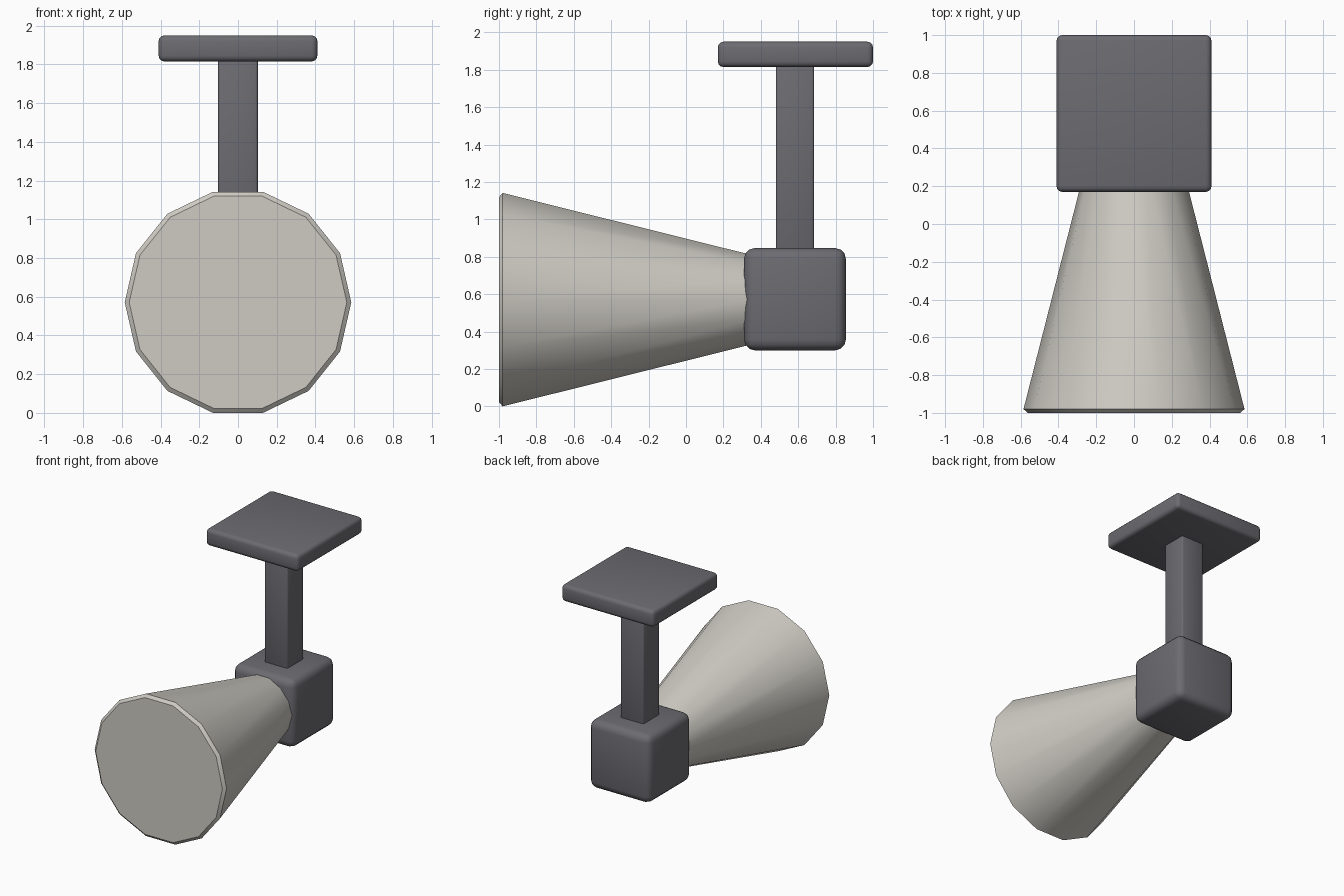
import bpy, bmesh, math
from mathutils import Vector

cube = bpy.data.objects.get("Cube")
if cube:
    bpy.data.objects.remove(cube, do_unlink=True)


def material(name, rgb):
    mat = bpy.data.materials.new(name)
    mat.use_nodes = True
    mat.diffuse_color = (*rgb, 1)
    mat.node_tree.nodes["Principled BSDF"].inputs["Base Color"].default_value = (*rgb, 1)
    return mat


dark_grey = material("dark grey", (0.15, 0.147, 0.165))
cream = material("warm off-white", (0.62, 0.60, 0.55))


def finish(name, bm, mat, angle):
    bmesh.ops.recalc_face_normals(bm, faces=bm.faces)
    mesh = bpy.data.meshes.new(name)
    bm.to_mesh(mesh)
    bm.free()
    mesh.materials.append(mat)
    obj = bpy.data.objects.new(name, mesh)
    bpy.context.collection.objects.link(obj)
    bpy.ops.object.select_all(action="DESELECT")
    obj.select_set(True)
    bpy.context.view_layer.objects.active = obj
    bpy.ops.object.shade_smooth_by_angle(angle=math.radians(angle))
    return obj


def rounded_box(name, low, high, bevel, segments):
    low, high = Vector(low), Vector(high)
    bm = bmesh.new()
    bmesh.ops.create_cube(bm, size=1)
    bmesh.ops.scale(bm, vec=high - low, verts=bm.verts)
    bmesh.ops.translate(bm, vec=(low + high) / 2, verts=bm.verts)
    bmesh.ops.bevel(bm, geom=bm.edges[:], offset=bevel, segments=segments,
                    profile=0.5, affect="EDGES")
    return finish(name, bm, dark_grey, 50)


# Mounting plate, square post and pivot block
rounded_box("mounting_plate", (-0.41, 0.17, 1.815), (0.41, 1.0, 1.95), 0.03, 3)
rounded_box("post", (-0.102, 0.48, 0.80), (0.102, 0.685, 1.86), 0.012, 2)
rounded_box("pivot_block", (-0.272, 0.31, 0.30), (0.272, 0.855, 0.847), 0.058, 3)

# Fourteen-sided horn with a chamfered front rim: (y, radius) rings
SIDES = 14
bm = bmesh.new()
rings = []
for y, radius in ((-1.0, 0.562), (-0.98, 0.585), (0.34, 0.248)):
    rings.append([bm.verts.new((radius * math.cos(math.tau * i / SIDES), y,
                                0.571 + radius * math.sin(math.tau * i / SIDES)))
                  for i in range(SIDES)])
for a, b in zip(rings, rings[1:]):
    for i in range(SIDES):
        j = (i + 1) % SIDES
        bm.faces.new((a[i], a[j], b[j], b[i]))
bm.faces.new(rings[0])
bm.faces.new(rings[-1])
finish("horn", bm, cream, 30)
